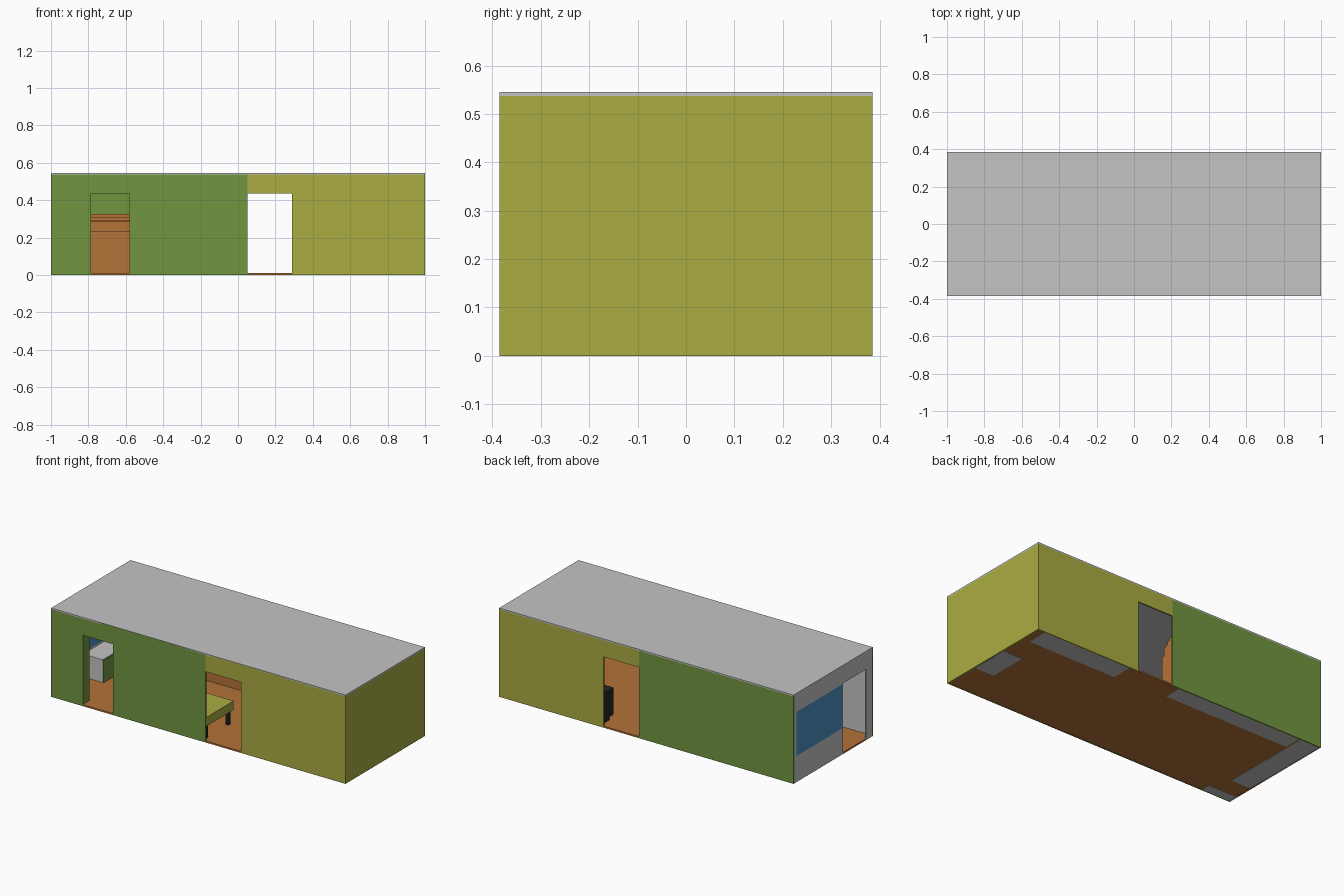
import bpy, bmesh

if "Cube" in bpy.data.objects:
    bpy.data.objects.remove(bpy.data.objects["Cube"])


def srgb(h):
    out = []
    for i in (0, 2, 4):
        c = int(h[i:i + 2], 16) / 255
        out.append(c / 12.92 if c <= 0.04045 else ((c + 0.055) / 1.055) ** 2.4)
    return (*out, 1.0)


def material(name, h):
    m = bpy.data.materials.new(name)
    m.diffuse_color = srgb(h)
    m.use_nodes = True
    m.node_tree.nodes["Principled BSDF"].inputs["Base Color"].default_value = m.diffuse_color
    return m


GREEN = material("leaf green", "729641")
OLIVE = material("olive yellow", "AAAC42")
GREY = material("light grey", "C4C4C4")
WOOD = material("orange wood", "B57338")
BLUE = material("window blue", "4A90BE")
BLACK = material("black", "25262A")


def boxes(name, mat, *parts):
    """One object made of boxes given as (x0, x1, y0, y1, z0, z1)."""
    bm = bmesh.new()
    for x0, x1, y0, y1, z0, z1 in parts:
        vs = bmesh.ops.create_cube(bm, size=1)["verts"]
        for v in vs:
            v.co.x = x1 if v.co.x > 0 else x0
            v.co.y = y1 if v.co.y > 0 else y0
            v.co.z = z1 if v.co.z > 0 else z0
    me = bpy.data.meshes.new(name)
    bm.to_mesh(me)
    bm.free()
    me.materials.append(mat)
    ob = bpy.data.objects.new(name, me)
    bpy.context.collection.objects.link(ob)
    return ob


W, H, T = 0.385, 0.545, 0.008      # half width, height, wall thickness
TOP, DOOR = H - T, 0.435           # wall top, door head
SPLIT, D2 = 0.05, 0.29             # colour split and second edge of side door

# Floor and roof
boxes("floor", WOOD, (-1 + T, 1 - T, -W + T, W - T, 0.001, 0.01),
      (SPLIT, D2, -W, -W + T, 0, 0.01), (SPLIT, D2, W - T, W, 0, 0.01),
      (-0.785, -0.58, -W, -W + T, 0, 0.01),
      (-1, -1 + T, -0.32, -0.095, 0, 0.01))
boxes("roof", GREY, (-1, 1, -W, W, TOP, H))

# Plates under the furniture, seen from below
boxes("underfloor_plates", GREY,
      (0.35, 0.95, 0.25, W - T, 0, 0.002), (-0.85, 0, 0.27, W - T, 0, 0.002),
      (-0.99, -0.86, -0.2, W - T, 0, 0.002), (-0.99, -0.8, -W + T, -0.32, 0, 0.002),
      (0.86, 0.99, -0.16, 0.08, 0, 0.002))

# Front and back long walls, olive half with doorway and end wall
for name, y0, y1 in (("front", -W, -W + T), ("back", W - T, W)):
    boxes(name + "_olive_wall", OLIVE,
          (D2, 1, y0, y1, 0, H - 0.0005), (SPLIT, D2, y0, y1, DOOR, H - 0.0005))
boxes("right_end_wall", OLIVE, (1 - T, 1.0, -W, W, 0, H - 0.0005))

# Green half: solid at the back, doorway at the front
boxes("back_green_wall", GREEN, (-1, SPLIT, W - T, W, 0, H - 0.0005))
boxes("front_green_wall", GREEN,
      (-1, -0.785, -W, -W + T, 0, TOP),
      (-0.785, -0.58, -W, -W + T, DOOR, H - 0.0005),
      (-0.58, SPLIT, -W, -W + T, 0, H - 0.0005),
      (-0.793, -0.785, -W + T, -0.318, 0.01, TOP))
boxes("cab_inner_panel", GREY, (-1 + T, -0.793, -W + T, -W + 2 * T, 0.01, TOP))

# Left end wall with window and doorway
WX = (-1, -1 + T)
boxes("left_end_wall", GREY,
      (*WX, -W + T, -0.32, 0, TOP), (*WX, -0.32, -0.095, DOOR, TOP),
      (*WX, -0.095, -0.085, 0, TOP), (*WX, 0.355, W - T, 0, TOP),
      (*WX, -0.085, 0.355, 0, 0.16), (*WX, -0.085, 0.355, 0.43, TOP))
boxes("window_glass", BLUE, (*WX, -0.085, 0.355, 0.16, 0.43))

# Grey desk under the window with green inner side
boxes("cab_desk", GREY, (-1 + T, -0.86, -0.085, W - T, 0.01, 0.15))
boxes("cab_desk_side", GREEN, (-0.86, -0.854, -0.085, W - T, 0.01, 0.145))

# Stepped wooden cabinet along the back wall
steps = ((0.27, 0.01, 0.235), (0.29, 0.235, 0.285), (0.305, 0.285, 0.295),
         (0.32, 0.295, 0.31), (0.335, 0.31, 0.325))
boxes("stepped_cabinet", WOOD,
      *[(-0.85, 0.03, y, W - T, z0, z1) for y, z0, z1 in steps])

# Bench by the side door, on legs
boxes("bench_seat", OLIVE, (-0.3, 0.048, -W + T, -0.11, 0.095, 0.15))
boxes("bench_legs", BLACK,
      *[(x, x + 0.02, y, y + 0.02, 0.01, 0.095)
        for x in (-0.28, 0.015) for y in (-0.36, -0.145)])

# Long black seat along the back wall in the other room
boxes("black_seat", BLACK, (0.295, 0.9, 0.28, W - T, 0.04, 0.205))
boxes("black_seat_feet", BLACK,
      *[(x, x + 0.03, 0.3, 0.36, 0.01, 0.04) for x in (0.31, 0.85)])
